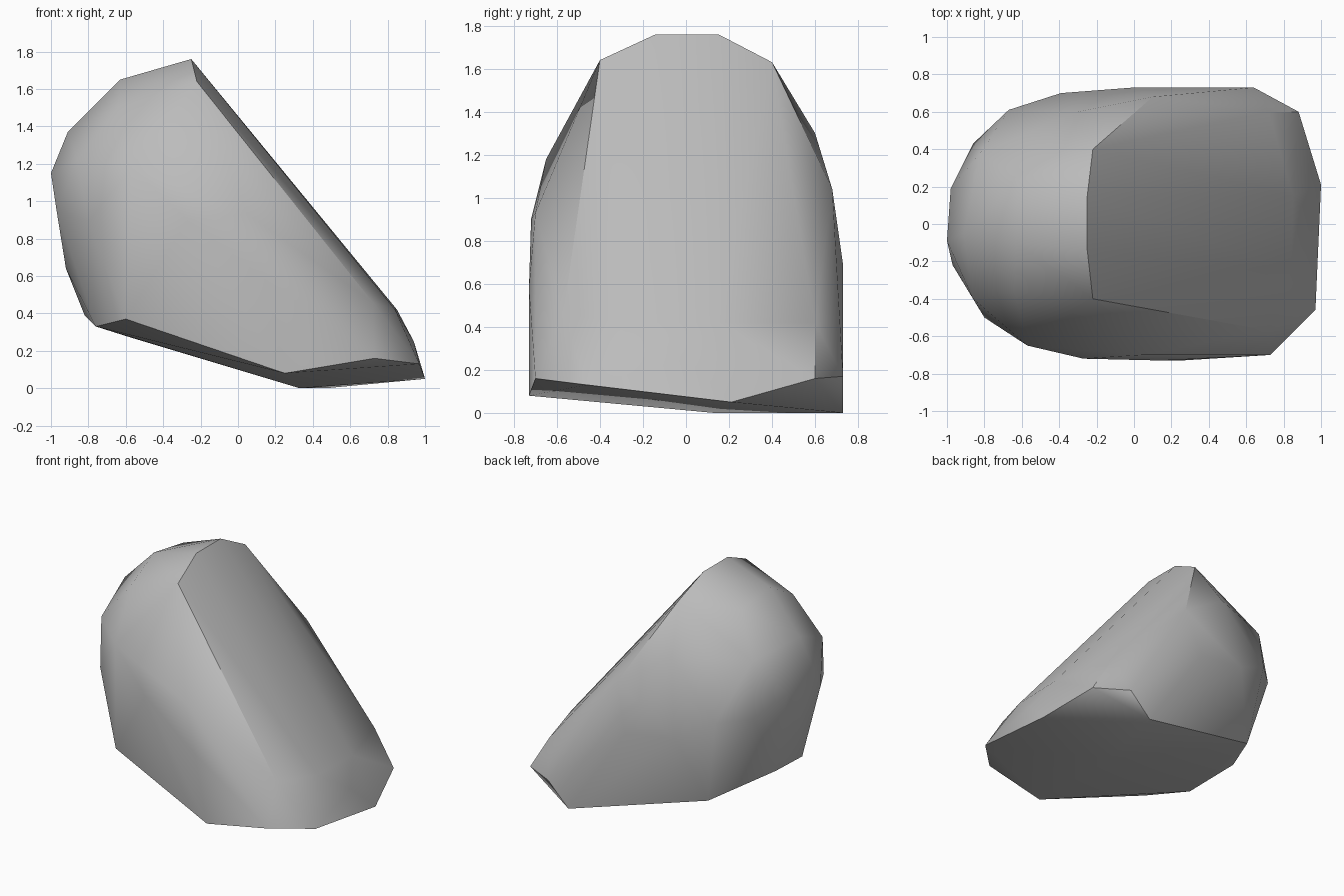
import bpy
import bmesh
import math

# Remove the default cube
default_cube = bpy.data.objects.get("Cube")
if default_cube:
    bpy.data.objects.remove(default_cube, do_unlink=True)

# Corner points of the boulder, in hundredths of a unit, grouped by region
CORNERS = {
    "crest": [(-25, -14, 176), (-25, 15, 176), (-22, 40, 163), (-22, -40, 164)],
    "shoulder": [(-63, -10, 165), (-64, -36, 150), (-62, 23, 160),
                 (-91, -5, 137), (-86, -40, 122), (-82, 38, 132)],
    "rounded_end": [(-100, -9, 115), (-97, -22, 95), (-98, 19, 105),
                    (-86, 43, 92), (-80, -50, 89), (-92, 0, 64)],
    "front_side": [(-57, -65, 118), (-27, -72, 90), (5, -70, 93),
                   (15, -73, 58), (72, -57, 46)],
    "back_side": [(-30, 60, 130), (10, 68, 104), (-67, 61, 90),
                  (-39, 70, 75), (0, 73, 69), (72, 60, 42)],
    "toe": [(84, -25, 42), (85, 15, 42), (94, 0, 25), (73, -70, 16),
            (97, -46, 13), (100, 21, 5), (88, 60, 16), (64, 73, 17)],
    "underside": [(33, 13, 0), (47, 73, 0), (25, -73, 8), (-60, -60, 37),
                  (-76, -30, 33), (-82, 10, 39), (-57, 55, 27)],
}


def make_material(name, colour):
    """Create one plain flat material."""
    material = bpy.data.materials.new(name)
    material.use_nodes = True
    material.diffuse_color = colour
    shader = material.node_tree.nodes.get("Principled BSDF")
    shader.inputs["Base Color"].default_value = colour
    shader.inputs["Roughness"].default_value = 0.9
    return material


def make_hull(name, regions, material):
    """Wrap a tight convex skin around the corner points."""
    bm = bmesh.new()
    for corners in regions.values():
        for corner in corners:
            bm.verts.new([value / 100 for value in corner])
    hull = bmesh.ops.convex_hull(bm, input=bm.verts[:])
    leftovers = {item for item in hull["geom_interior"] + hull["geom_unused"]
                 if isinstance(item, bmesh.types.BMVert)}
    bmesh.ops.delete(bm, geom=list(leftovers), context="VERTS")

    # Merge nearly coplanar triangles into broad chiselled planes
    bmesh.ops.dissolve_limit(bm, angle_limit=math.radians(3),
                             verts=bm.verts[:], edges=bm.edges[:])
    bmesh.ops.recalc_face_normals(bm, faces=bm.faces[:])

    mesh = bpy.data.meshes.new(name)
    bm.to_mesh(mesh)
    bm.free()
    mesh.materials.append(material)
    obj = bpy.data.objects.new(name, mesh)
    bpy.context.collection.objects.link(obj)
    return obj


# Boulder
stone = make_material("stone_grey", (0.5, 0.5, 0.5, 1.0))
boulder = make_hull("boulder", CORNERS, stone)

# Soft shading with the hard breaks kept
bpy.ops.object.select_all(action="DESELECT")
boulder.select_set(True)
bpy.context.view_layer.objects.active = boulder
bpy.ops.object.shade_smooth_by_angle(angle=math.radians(35))
